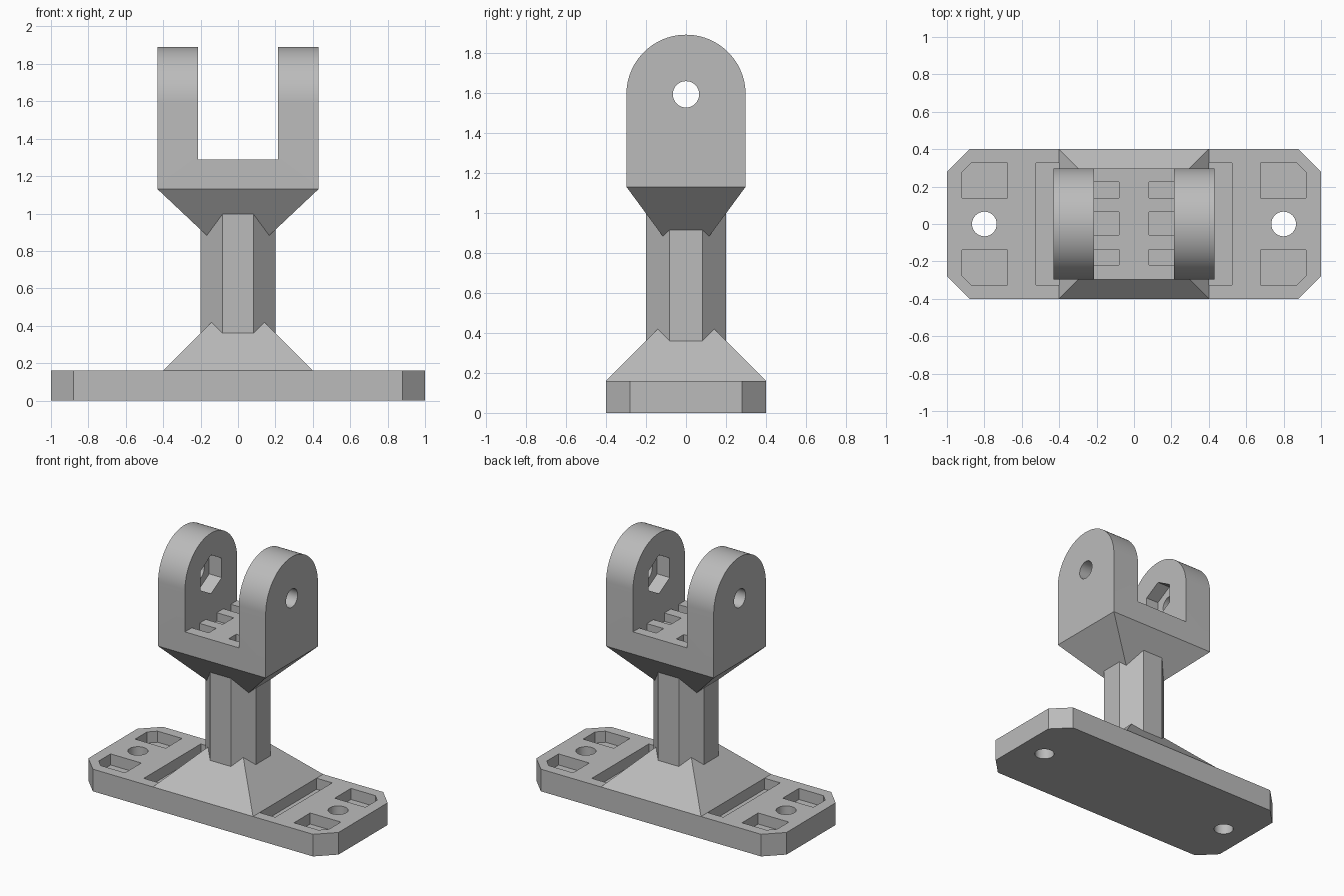
import bpy
import math
from mathutils import Vector

cube = bpy.data.objects.get("Cube")
if cube:
    bpy.data.objects.remove(cube, do_unlink=True)

grey = bpy.data.materials.new("plain grey")
grey.use_nodes = True
colour = (0.5, 0.5, 0.5, 1)
grey.diffuse_color = colour
grey.node_tree.nodes["Principled BSDF"].inputs["Base Color"].default_value = colour


def mesh_object(name, verts, faces):
    mesh = bpy.data.meshes.new(name)
    mesh.from_pydata(verts, [], faces)
    mesh.materials.append(grey)
    obj = bpy.data.objects.new(name, mesh)
    bpy.context.collection.objects.link(obj)
    return obj


def loft(name, lower, upper):
    """Solid between two matching outlines."""
    n = len(lower)
    faces = [tuple(reversed(range(n))), tuple(range(n, 2 * n))]
    faces += [(i, (i + 1) % n, n + (i + 1) % n, n + i) for i in range(n)]
    return mesh_object(name, list(lower) + list(upper), faces)


def prism(name, outline, lo, hi, axis="z"):
    """Extrude a counter-clockwise (x, y) or (y, z) outline along z or x."""
    def place(h):
        return [Vector((a, b, h)) if axis == "z" else Vector((h, a, b)) for a, b in outline]
    return loft(name, place(lo), place(hi))


def rect(x0, x1, y0, y1):
    return [(x0, y0), (x1, y0), (x1, y1), (x0, y1)]


def ring(cx, cy, radius, sides, turn=0.0):
    steps = [turn + math.tau * i / sides for i in range(sides)]
    return [(cx + radius * math.cos(a), cy + radius * math.sin(a)) for a in steps]


def chamfered(hx, hy, c):
    return [(hx - c, -hy), (hx, c - hy), (hx, hy - c), (hx - c, hy),
            (c - hx, hy), (-hx, hy - c), (-hx, c - hy), (c - hx, -hy)]


def pyramid(name, hx, hy, z, tip):
    verts = [(x, y, z) for x, y in rect(-hx, hx, -hy, hy)] + [(0, 0, tip)]
    sides = [(i, (i + 1) % 4, 4) for i in range(4)]
    faces = [(3, 2, 1, 0)] + sides
    if tip < z:
        faces = [tuple(reversed(f)) for f in faces]
    return mesh_object(name, verts, faces)


def cut(obj, cutters):
    bpy.context.view_layer.objects.active = obj
    for cutter in cutters:
        cutter.hide_render = True
        mod = obj.modifiers.new("cut", "BOOLEAN")
        mod.operation = "DIFFERENCE"
        mod.solver = "EXACT"
        mod.object = cutter
        bpy.ops.object.modifier_apply(modifier=mod.name)
        bpy.data.objects.remove(cutter, do_unlink=True)


# Base plate with screw holes, corner pockets and long slots
TOP = 0.16
base = prism("base_plate", chamfered(1, 0.4, 0.12), 0, TOP)
cutters = []
for s in (-1, 1):
    cutters.append(prism("screw_hole", ring(s * 0.8, 0, 0.066, 32), -0.1, 0.3))
    cutters.append(prism("slot", rect(*sorted((s * 0.4, s * 0.525)), -0.325, 0.325), 0.08, 0.3))
    for t in (-1, 1):
        pocket = [(0.675, 0.14), (0.92, 0.14), (0.92, 0.275), (0.87, 0.325), (0.675, 0.325)]
        if s * t < 0:
            pocket.reverse()
        cutters.append(prism("pocket", [(s * x, t * y) for x, y in pocket], 0.08, 0.3))
cut(base, cutters)

# Octagonal post with a pyramid foot and a pyramid head
post = prism("post", ring(0, 0, 0.2 / math.cos(math.pi / 8), 8, math.pi / 8), TOP, 1.13)
foot = pyramid("post_foot", 0.4, 0.4, TOP, 0.56)
head = pyramid("post_head", 0.43, 0.298, 1.13, 0.725)

# Fork: arched block, split in the middle
arch = [(0.298 * math.cos(a), 1.592 + 0.298 * math.sin(a))
        for a in (math.pi * i / 48 for i in range(49))]
fork = prism("fork", [(-0.298, 1.13), (0.298, 1.13)] + arch, -0.43, 0.43, "x")
gap = prism("gap", rect(-1, 1, 1.29, 2.2), -0.215, 0.215, "x")
pin = prism("pin_hole", ring(0, 1.592, 0.066, 32), -1, 1, "x")
nut = prism("nut_recess", ring(0, 1.592, 0.14, 6, math.pi / 6), -0.315, 0.315, "x")
cutters = [gap, pin, nut]

# Small notches in the fork floor
for s in (-1, 1):
    for y0, y1 in ((-0.22, -0.135), (-0.06, 0.065), (0.14, 0.225)):
        cutters.append(prism("notch", rect(*sorted((s * 0.08, s * 0.215)), y0, y1), 1.23, 1.4))
cut(fork, cutters)

# Smooth the round surfaces, keep edges sharp
for obj in bpy.context.selected_objects:
    obj.select_set(False)
for obj in (base, fork):
    obj.select_set(True)
bpy.context.view_layer.objects.active = fork
bpy.ops.object.shade_smooth_by_angle(angle=math.radians(25))
